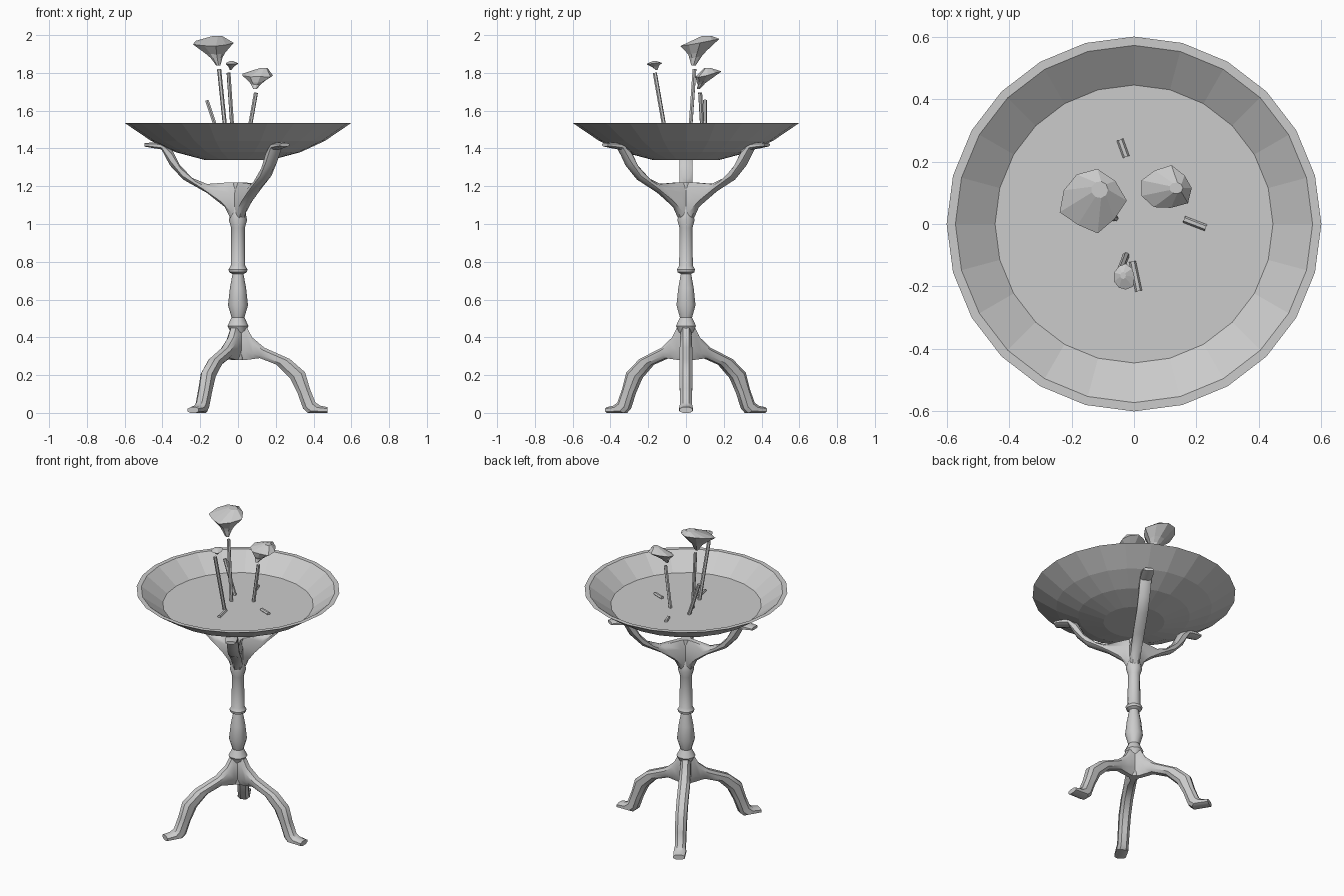
import bpy, bmesh, random
from math import sin, cos, pi, radians
from mathutils import Vector, Matrix

if "Cube" in bpy.data.objects:
    bpy.data.objects.remove(bpy.data.objects["Cube"])


def finish(name, bm, smooth=False):
    bmesh.ops.recalc_face_normals(bm, faces=bm.faces)
    me = bpy.data.meshes.new(name)
    bm.to_mesh(me)
    bm.free()
    ob = bpy.data.objects.new(name, me)
    bpy.context.collection.objects.link(ob)
    if smooth:
        bpy.ops.object.select_all(action='DESELECT')
        bpy.context.view_layer.objects.active = ob
        ob.select_set(True)
        bpy.ops.object.shade_smooth_by_angle(angle=radians(40))
    return ob


def loft(name, rings, smooth=False):
    """Skin a list of equal-sized point loops and cap both ends."""
    bm = bmesh.new()
    loops = [[bm.verts.new(p) for p in ring] for ring in rings]
    n = len(loops[0])
    for a, b in zip(loops, loops[1:]):
        for i in range(n):
            j = (i + 1) % n
            bm.faces.new((a[i], a[j], b[j], b[i]))
    bm.faces.new(loops[0])
    bm.faces.new(loops[-1])
    return finish(name, bm, smooth)


def lathe(name, profile, n, smooth=False):
    return loft(name, [[(r * cos(2 * pi * i / n), r * sin(2 * pi * i / n), z)
                        for i in range(n)] for r, z in profile], smooth)


def limb(name, upper, lower, widths, angle):
    """Curved limb between an upper and a lower edge line, rounded section."""
    rot = Matrix.Rotation(radians(angle), 3, 'Z')
    section = [(1, .5), (.5, 1), (-.5, 1), (-1, .5),
               (-1, -.5), (-.5, -1), (.5, -1), (1, -.5)]
    rings = []
    for (ux, uz), (lx, lz), w in zip(upper, lower, widths):
        mid = Vector(((ux + lx) / 2, 0, (uz + lz) / 2))
        half = Vector(((ux - lx) / 2, 0, (uz - lz) / 2))
        rings.append([rot @ (mid + half * b + Vector((0, w * a, 0)))
                      for a, b in section])
    return loft(name, rings, True)


def rod(name, start, end, r=.011):
    a, b = Vector(start), Vector(end)
    q = (b - a).to_track_quat('Z', 'Y')
    return loft(name, [[p + q @ Vector((r * cos(k * pi / 3), r * sin(k * pi / 3), 0))
                        for k in range(6)] for p in (a, b)])


def splash(name, tip, rim, rx, ry, top, tilt, n=9):
    """Flaring splash: narrow tip, wavy wide rim, shallow crown."""
    tip, rim, top = Vector(tip), Vector(rim), Vector(top)

    def ring(c, ax, ay, wave, slope):
        pts = []
        for i in range(n):
            t = 2 * pi * i / n
            k = 1 + random.uniform(-wave, wave)
            p = Vector((ax * k * cos(t), ay * k * sin(t), 0))
            p.z = slope * p.y + random.uniform(-wave, wave) * ax * .4
            pts.append(c + p)
        return pts
    neck, mid = tip.lerp(rim, .35), tip.lerp(rim, .55)
    return loft(name, [ring(tip, rx * .12, ry * .12, 0, 0),
                       ring(neck, rx * .32, ry * .32, .1, tilt),
                       ring(mid, rx * .5, ry * .5, .1, tilt),
                       ring(rim, rx, ry, .12, tilt),
                       ring(top, rx * .27, ry * .27, 0, 0)])


random.seed(4)

# Shallow basin with water level inside
lathe("basin", [(.18, 1.34), (.33, 1.38), (.46, 1.44), (.6, 1.535),
                (.572, 1.535), (.445, 1.44)], 24)

# Turned column
lathe("column", [(.03, .28), (.035, .42), (.056, .46), (.034, .505), (.053, .57),
                 (.043, .66), (.029, .735), (.047, .745), (.05, .76), (.038, .78),
                 (.036, .98), (.048, 1.02), (.042, 1.05), (.032, 1.12),
                 (.03, 1.22)], 10, True)

# Three legs and three basin arms
leg_top = [(0, .48), (.04, .465), (.075, .4), (.14, .345), (.275, .285),
           (.355, .215), (.38, .13), (.41, .055), (.435, .038), (.475, .03)]
leg_low = [(0, .28), (.04, .28), (.08, .285), (.115, .29), (.205, .255),
           (.275, .185), (.315, .105), (.345, .022), (.37, 0), (.475, 0)]
leg_w = [.03, .03, .032, .034, .034, .034, .033, .032, .036, .034]
arm_top = [(0, 1.22), (.05, 1.22), (.165, 1.212), (.245, 1.245), (.31, 1.315),
           (.35, 1.395), (.4, 1.427), (.45, 1.432), (.495, 1.428)]
arm_low = [(0, 1.0), (.03, 1.01), (.07, 1.09), (.165, 1.165), (.29, 1.235),
           (.36, 1.31), (.405, 1.395), (.45, 1.402), (.495, 1.41)]
arm_w = [.03, .03, .032, .034, .034, .034, .034, .036, .03]
for i in range(3):
    limb(f"leg_{i}", leg_top, leg_low, leg_w, 120 * i)
    limb(f"arm_{i}", arm_top, arm_low, arm_w, 60 + 120 * i)

# Rising water jets
rod("tall_jet", (-.06, .018, 1.43), (-.1, .045, 1.82))
rod("thin_jet", (-.025, -.1, 1.43), (-.05, -.165, 1.8))
rod("right_jet", (.048, .09, 1.43), (.095, .075, 1.695))
rod("short_jet", (-.09, .1, 1.43), (-.165, .1, 1.655))

# Small streaks lying on the water
rod("streak_back", (-.045, .27, 1.445), (-.025, .215, 1.445))
rod("streak_right", (.16, .015, 1.445), (.23, -.012, 1.445))
rod("streak_front", (-.005, -.12, 1.445), (.015, -.215, 1.445))

# Splashes above the jets
splash("large_splash", (-.105, .04, 1.84), (-.135, .075, 1.962), .1, .1,
       (-.11, .11, 1.995), .2)
splash("medium_splash", (.09, .065, 1.715), (.105, .115, 1.79), .08, .068,
       (.135, .115, 1.825), .2)
splash("small_splash", (-.04, -.155, 1.815), (-.032, -.17, 1.85), .034, .042,
       (-.035, -.165, 1.862), .1)
